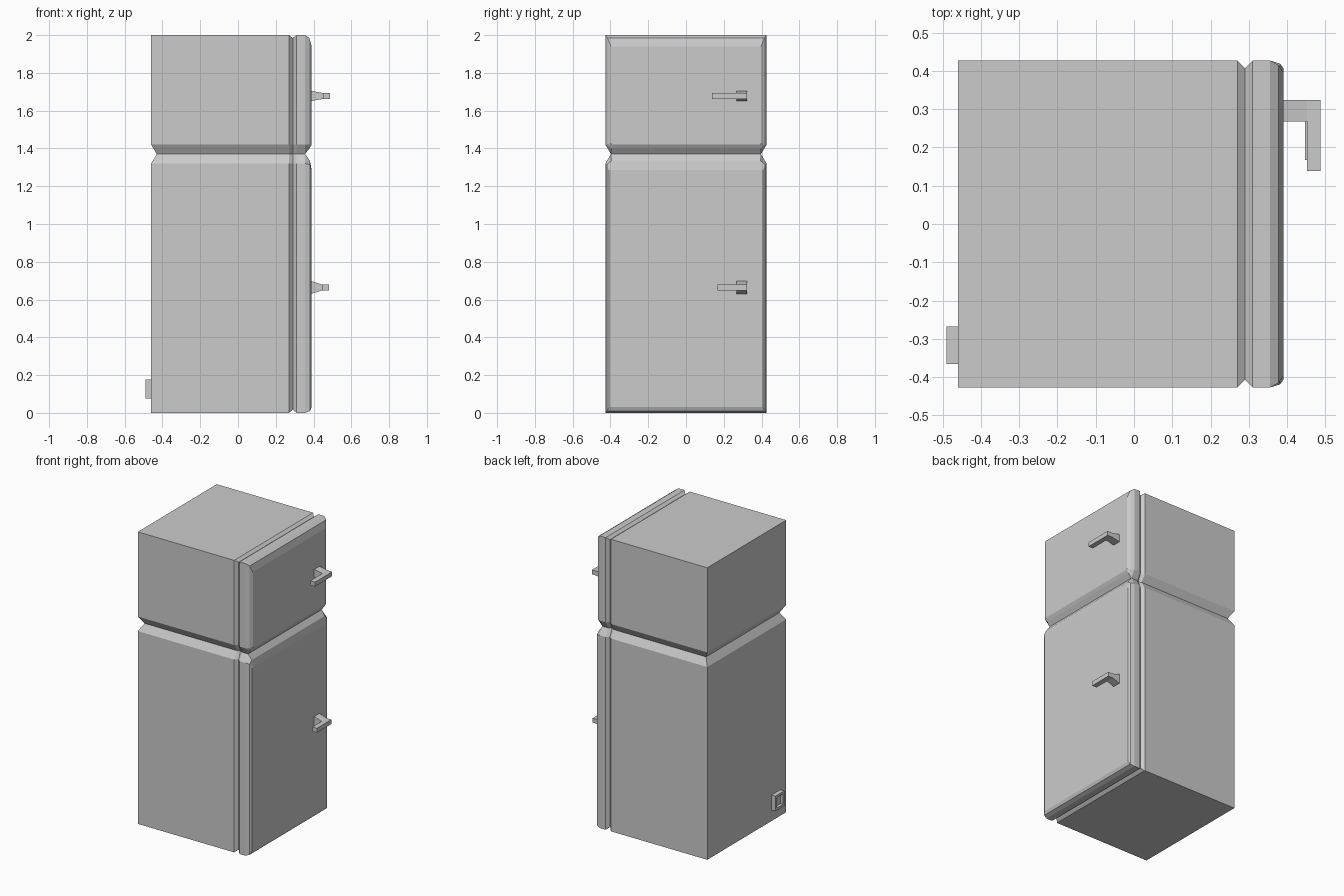
import bpy, bmesh

if "Cube" in bpy.data.objects:
    bpy.data.objects.remove(bpy.data.objects["Cube"])

SEAM = 1.37   # height where the freezer meets the fridge


def finish(name, bm):
    bmesh.ops.remove_doubles(bm, verts=bm.verts, dist=1e-5)
    bmesh.ops.recalc_face_normals(bm, faces=bm.faces)
    mesh = bpy.data.meshes.new(name)
    bm.to_mesh(mesh)
    bm.free()
    obj = bpy.data.objects.new(name, mesh)
    bpy.context.collection.objects.link(obj)
    return obj


def skin(rings, cap_start=True, cap_end=True):
    """Loft rings of points; faces buried in the seam are left out."""
    bm = bmesh.new()
    loops = [[bm.verts.new(p) for p in r] for r in rings]
    n = len(rings[0])
    for a, b in zip(loops, loops[1:]):
        for j in range(n):
            k = (j + 1) % n
            quad = (a[j], a[k], b[k], b[j])
            if not all(abs(v.co.z - SEAM) < 1e-4 for v in quad):
                bm.faces.new(quad)
    if cap_start:
        bm.faces.new(loops[0])
    if cap_end:
        bm.faces.new(loops[-1])
    return bm


def section(x, w_end, z_end, w_side, z_side, w_seam, z_seam):
    """Six-point cross-section mirrored across y = 0."""
    half = [(w_end, z_end), (w_side, z_side), (w_seam, z_seam)]
    return [(x, -y, z) for y, z in half] + [(x, y, z) for y, z in half[::-1]]


W = 0.427


def compartment(cabinet, door, end, side, groove, front):
    full = (W, end, W, side, W - 0.03, SEAM)
    pinch = section(0.29, W - 0.02, groove, W - 0.02, side, W - 0.04, SEAM)
    # Cabinet, chamfered towards the seam and the door gap
    finish(cabinet, skin([section(-0.46, W, end, W, side, W, side),
                          section(-0.43, *full), section(0.27, *full), pinch],
                         cap_end=False))
    # Door with a softly bevelled front
    finish(door, skin([pinch, section(0.31, *full), section(0.355, *full)]
                      + [section(*f) for f in front], cap_start=False))


compartment("fridge_cabinet", "fridge_door", 0.0, 1.32, 0.018, [
    (0.381, 0.419, 0.01, 0.419, 1.315, 0.395, 1.335),
    (0.39, 0.407, 0.03, 0.407, 1.285, 0.395, 1.285)])
compartment("freezer_cabinet", "freezer_door", 2.0, 1.42, 1.985, [
    (0.378, 0.415, 1.985, 0.415, 1.42, 0.395, 1.40),
    (0.39, 0.397, 1.94, 0.397, 1.43, 0.395, 1.42)])


def handle(name, z, flare, x_end, y_grip):
    x_in = x_end - 0.035
    y0, y1 = 0.268, 0.324
    rings = []
    for x, h in ((0.388, flare), (x_in, 0.015), (x_end, 0.015)):
        rings.append([(x, y0, z - h), (x, y1, z - h), (x, y1, z + h), (x, y0, z + h)])
    bm = skin(rings)
    # Grip drawn sideways out of the tapered post
    side = [f for f in bm.faces
            if all(abs(v.co.y - y0) < 1e-4 and v.co.x > x_in - 1e-4 for v in f.verts)]
    tip = bmesh.ops.extrude_face_region(bm, geom=side)["geom"]
    bmesh.ops.delete(bm, geom=side, context="FACES_ONLY")
    for v in tip:
        if isinstance(v, bmesh.types.BMVert):
            v.co.y = y_grip
    finish(name, bm)


handle("fridge_handle", 0.664, 0.034, 0.481, 0.167)
handle("freezer_handle", 1.678, 0.027, 0.487, 0.138)

# Socket box on the back with a recessed face
rings = [[(x, -0.365, 0.075), (x, -0.268, 0.075), (x, -0.268, 0.178), (x, -0.365, 0.178)]
         for x in (-0.46, -0.49)]
bm = skin(rings, cap_start=False)
bm.normal_update()
back = [f for f in bm.faces if all(v.co.x < -0.48 for v in f.verts)]
bmesh.ops.inset_region(bm, faces=back, thickness=0.022)
inner = bmesh.ops.extrude_face_region(bm, geom=back)["geom"]
bmesh.ops.delete(bm, geom=back, context="FACES_ONLY")
for v in inner:
    if isinstance(v, bmesh.types.BMVert):
        v.co.x += 0.02
finish("power_socket", bm)
